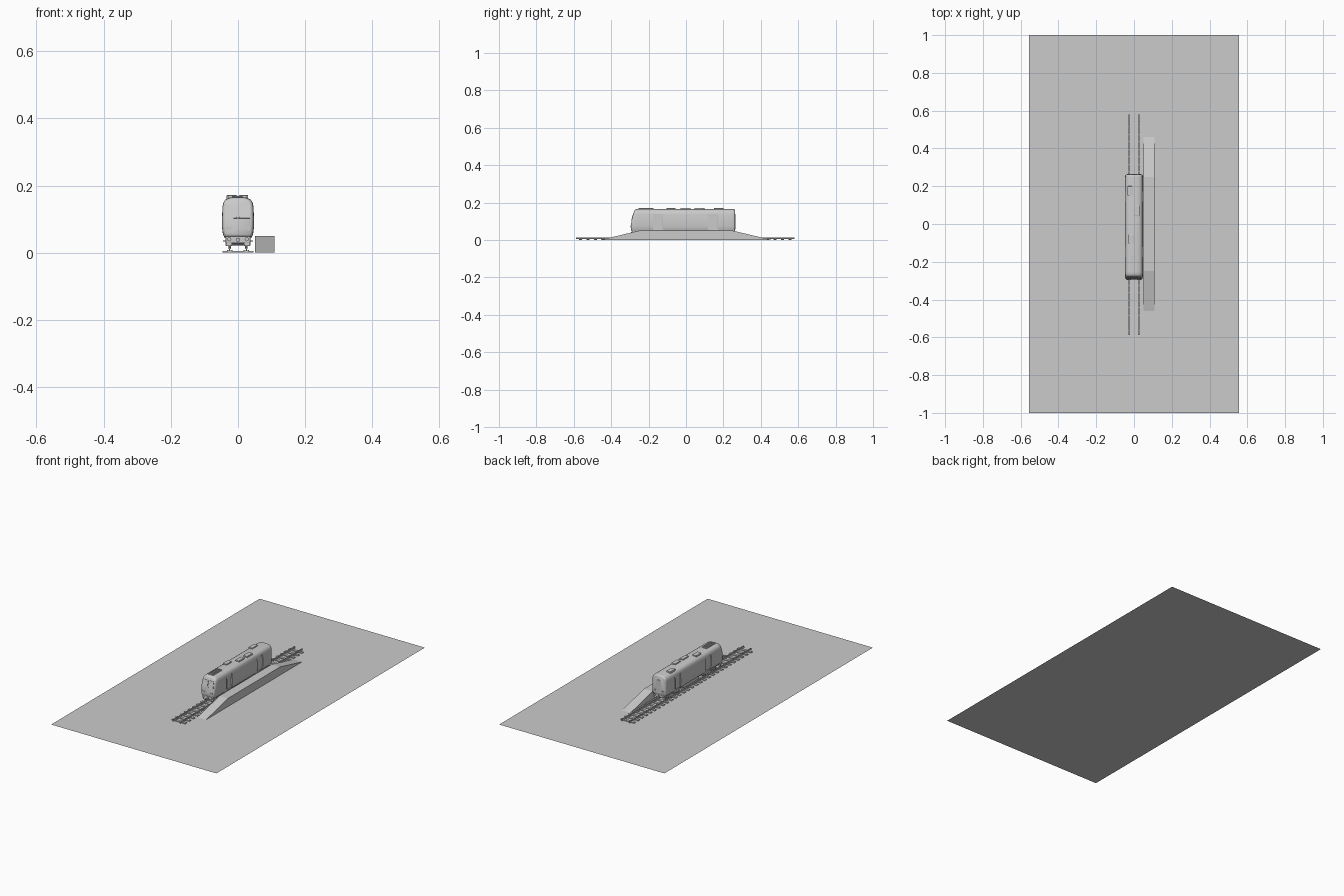
import bpy, bmesh, math
from mathutils import Matrix, Vector

if "Cube" in bpy.data.objects:
    bpy.data.objects.remove(bpy.data.objects["Cube"])


def finish(name, bm, smooth=False):
    bmesh.ops.recalc_face_normals(bm, faces=bm.faces)
    me = bpy.data.meshes.new(name)
    bm.to_mesh(me)
    bm.free()
    ob = bpy.data.objects.new(name, me)
    bpy.context.collection.objects.link(ob)
    if smooth:
        bpy.ops.object.select_all(action='DESELECT')
        ob.select_set(True)
        bpy.context.view_layer.objects.active = ob
        bpy.ops.object.shade_smooth_by_angle(angle=math.radians(40))
    return ob


def add_box(bm, x, y, z, rot=0.0):
    """Box from three (min, max) ranges, tilted about x."""
    c = Vector(((x[0] + x[1]) / 2, (y[0] + y[1]) / 2, (z[0] + z[1]) / 2))
    s = (x[1] - x[0], y[1] - y[0], z[1] - z[0])
    m = Matrix.Translation(c) @ Matrix.Rotation(rot, 4, 'X') @ Matrix.Diagonal((*s, 1))
    bmesh.ops.create_cube(bm, size=1, matrix=m)


def add_cyl(bm, c, r, depth, axis, seg=16):
    m = Matrix.Translation(c)
    if axis == 'X':
        m = m @ Matrix.Rotation(math.pi / 2, 4, 'Y')
    elif axis == 'Y':
        m = m @ Matrix.Rotation(math.pi / 2, 4, 'X')
    bmesh.ops.create_cone(bm, cap_ends=True, segments=seg, radius1=r, radius2=r,
                          depth=depth, matrix=m)


def loft(bm, rings):
    vs = [[bm.verts.new(p) for p in r] for r in rings]
    n = len(vs[0])
    for a, b in zip(vs, vs[1:]):
        for i in range(n):
            j = (i + 1) % n
            bm.faces.new((a[i], a[j], b[j], b[i]))
    bm.faces.new(vs[0])
    bm.faces.new(vs[-1][::-1])


def bevel_mod(ob, width):
    m = ob.modifiers.new("bevel", 'BEVEL')
    m.width, m.segments, m.limit_method = width, 2, 'ANGLE'


# Ground sheet
bm = bmesh.new()
bmesh.ops.create_grid(bm, x_segments=1, y_segments=1, size=1,
                      matrix=Matrix.Diagonal((0.555, 1, 1, 1)))
finish("ground", bm)

# Sleepers and rail bolts
bm, bolts = bmesh.new(), bmesh.new()
for i in range(29):
    y = -0.56 + i * 0.04 - 0.004
    add_box(bm, (-0.046, 0.046), (y - 0.008, y + 0.008), (0.0, 0.005))
    for s in (-1, 1):
        for d in (-0.0065, 0.0065):
            add_cyl(bolts, (s * 0.025 + d, y, 0.006), 0.0018, 0.003, 'Z', 6)
finish("sleepers", bm)
finish("rail_bolts", bolts)

# Rails with foot, web and head
half = [(0.005, 0.005), (0.005, 0.0063), (0.0012, 0.0075), (0.0012, 0.0105), (0.0028, 0.0115), (0.0028, 0.014)]
prof = half + [(-x, z) for x, z in reversed(half)]
bm = bmesh.new()
for s in (-0.025, 0.025):
    loft(bm, [[(s + x, y, z) for x, z in prof] for y in (-0.588, 0.58)])
finish("rails", bm)

# Platform with ramped ends
side = [(-0.46, 0), (-0.25, 0.05), (0.25, 0.05), (0.46, 0)]
bm = bmesh.new()
loft(bm, [[(x, y, z) for y, z in side] for x in (0.05, 0.108)])
finish("platform", bm)

# Carriage body, lofted with rounded ends and a leaning front
half = [(0.041, 0.046), (0.045, 0.055), (0.0475, 0.075), (0.0475, 0.105), (0.0460, 0.138),
        (0.0435, 0.150), (0.038, 0.158), (0.028, 0.163), (0.014, 0.1655)]
sect = half + [(-x, z) for x, z in reversed(half)]
LEAN = 0.25


def body_ring(y, k, front):
    pts = []
    for x, z in sect:
        zz = 0.1 + (z - 0.1) * (1 - (1 - k) * 0.7)
        lean = front * LEAN * max(0, z - 0.095)
        pts.append((x * k, y + lean, zz))
    return pts


stations = [(-0.294, 0.82, 1), (-0.291, 0.91, 1), (-0.284, 0.97, 1), (-0.274, 1, 1), (-0.25, 1, 0),
            (0.248, 1, 0), (0.256, 0.98, 0), (0.260, 0.94, 0), (0.262, 0.88, 0)]
bm = bmesh.new()
loft(bm, [body_ring(*s) for s in stations])
body = finish("carriage_body", bm, True)

# Door recesses on both sides
doors = [(-0.176, -0.123), (0.118, 0.171)]
bm = bmesh.new()
for s in (-1, 1):
    for d in doors:
        add_box(bm, sorted((s * 0.042, s * 0.06)), d, (0.053, 0.139))
cutter = finish("door_cutter", bm)
cutter.hide_render = True
cutter.hide_set(True)
mod = body.modifiers.new("doors", 'BOOLEAN')
mod.object, mod.operation, mod.solver = cutter, 'DIFFERENCE', 'EXACT'

# Door handrails and steps
bm, steps = bmesh.new(), bmesh.new()
for s in (-1, 1):
    for a, b in doors:
        for y in (a + 0.004, b - 0.004):
            add_cyl(bm, (s * 0.045, y, 0.09), 0.0012, 0.06, 'Z', 8)
            for z in (0.062, 0.118):
                add_cyl(bm, (s * 0.0432, y, z), 0.001, 0.004, 'X', 6)
        add_box(steps, sorted((s * 0.034, s * 0.045)), (a, b), (0.034, 0.037))
        add_box(steps, sorted((s * 0.034, s * 0.037)), (a, b), (0.037, 0.048))
finish("door_handrails", bm)
finish("door_steps", steps)

# Windscreen panes, wipers and lamps on the front
tilt = -math.atan(LEAN)
bm, wip, lamps = bmesh.new(), bmesh.new(), bmesh.new()
for s in (-1, 1):
    add_box(bm, sorted((s * 0.002, s * 0.036)), (-0.2875, -0.2835), (0.102, 0.143), tilt)
    add_box(wip, sorted((s * 0.003, s * 0.0045)), (-0.2895, -0.2875), (0.105, 0.130), tilt)
    for x, r in ((0.031, 0.0055), (0.021, 0.004)):
        add_cyl(lamps, (s * x, -0.293, 0.073), r, 0.006, 'Y')
        add_cyl(lamps, (s * x * 1.05, 0.262, 0.073), r * 0.7, 0.004, 'Y')
finish("windscreen", bm)
finish("wipers", wip)
finish("lamps", lamps, True)

# Rear gangway door
bm = bmesh.new()
add_box(bm, (-0.016, 0.016), (0.258, 0.2645), (0.056, 0.138))
bevel_mod(finish("rear_door", bm), 0.001)

# Roof vents and front roof grille
vents = [(-0.034, -0.008, 0.15, 0.20), (0.003, 0.030, 0.045, 0.098),
         (0.003, 0.027, -0.03, 0.024), (-0.030, -0.003, -0.104, -0.055)]
bm = bmesh.new()
for a, b, c, d in vents:
    add_box(bm, (a, b), (c, d), (0.158, 0.1715))
bevel_mod(finish("roof_vents", bm), 0.002)
bm = bmesh.new()
add_box(bm, (-0.018, 0.014), (-0.257, -0.172), (0.160, 0.169))
for i in range(5):
    x = -0.015 + i * 0.0065
    add_box(bm, (x - 0.0012, x + 0.0012), (-0.252, -0.177), (0.168, 0.171))
finish("roof_grille", bm)

# Underframe, equipment tank and end skirts
bm = bmesh.new()
add_box(bm, (-0.036, 0.036), (-0.272, 0.25), (0.040, 0.050))
finish("underframe", bm)
bm = bmesh.new()
add_box(bm, (-0.034, 0.034), (-0.075, 0.075), (0.022, 0.042))
bevel_mod(finish("equipment_box", bm), 0.004)
bm = bmesh.new()
for y0, y1 in ((-0.288, -0.274), (0.246, 0.258)):
    add_box(bm, (-0.037, 0.037), (y0, y1), (0.030, 0.052))
    for s in (-1, 1):
        add_box(bm, sorted((s * 0.018, s * 0.036)), (y0 + 0.003, y1 - 0.003), (0.020, 0.032))
bevel_mod(finish("end_beams", bm), 0.002)

# Buffers and couplers
bm = bmesh.new()
for y, d in ((-0.288, -1), (0.258, 1)):
    for s in (-1, 1):
        add_cyl(bm, (s * 0.026, y + d * 0.002, 0.040), 0.0035, 0.006, 'Y', 12)
        add_cyl(bm, (s * 0.026, y + d * 0.005, 0.040), 0.006, 0.002, 'Y', 16)
    add_box(bm, (-0.004, 0.004), (y - 0.005, y + 0.005), (0.034, 0.044))
finish("buffers", bm, True)

# Bogies with frames, axles and flanged wheels
frame, wheels = bmesh.new(), bmesh.new()
for yc in (-0.18, 0.18):
    add_box(frame, (-0.03, 0.03), (yc - 0.012, yc + 0.012), (0.025, 0.042))
    for s in (-1, 1):
        add_box(frame, sorted((s * 0.030, s * 0.034)), (yc - 0.062, yc + 0.062), (0.028, 0.037))
    for y in (yc - 0.042, yc + 0.042):
        add_cyl(wheels, (0, y, 0.029), 0.003, 0.066, 'X', 10)
        for s in (-1, 1):
            add_cyl(wheels, (s * 0.025, y, 0.029), 0.015, 0.006, 'X', 20)
            add_cyl(wheels, (s * 0.0215, y, 0.029), 0.017, 0.0015, 'X', 20)
            add_box(frame, sorted((s * 0.031, s * 0.037)), (y - 0.006, y + 0.006), (0.022, 0.034))
finish("bogie_frames", frame)
finish("wheels", wheels, True)
